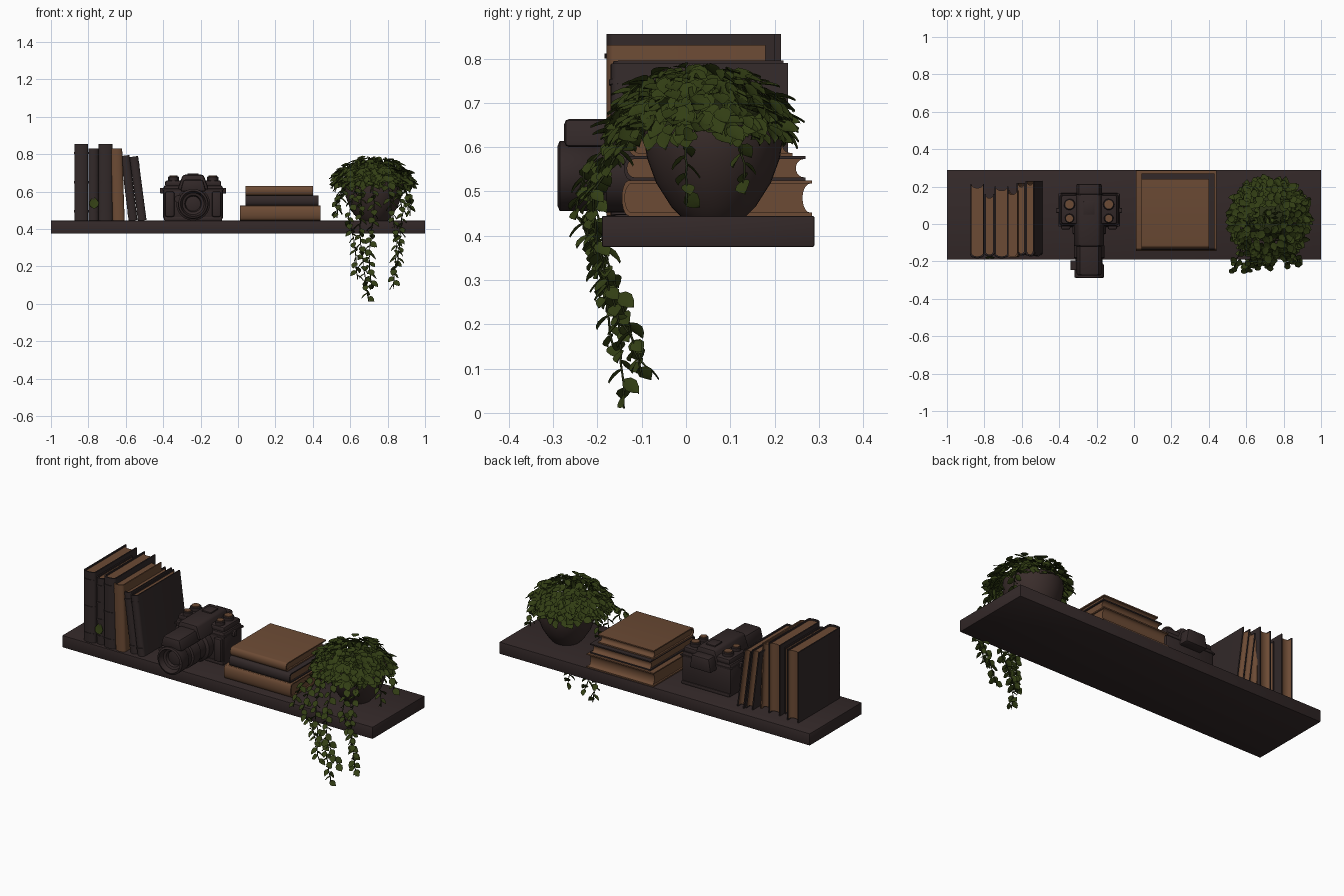
import bpy, bmesh, math, random
from mathutils import Vector, Matrix

random.seed(4)
if "Cube" in bpy.data.objects:
    bpy.data.objects.remove(bpy.data.objects["Cube"])


def material(name, color):
    m = bpy.data.materials.new(name)
    m.use_nodes = True
    m.diffuse_color = (*color, 1)
    m.node_tree.nodes["Principled BSDF"].inputs["Base Color"].default_value = (*color, 1)
    return m


WOOD = material("dark wood", (0.034, 0.022, 0.022))
CLOTH = material("dark cloth", (0.032, 0.022, 0.022))
TAN = material("tan leather", (0.15, 0.07, 0.035))
PAPER = material("aged paper", (0.15, 0.07, 0.035))
BODY = material("camera black", (0.032, 0.021, 0.021))
CLAY = material("dark clay", (0.042, 0.026, 0.024))
LEAF = material("leaf green", (0.032, 0.048, 0.007))
STEM = material("stem green", (0.024, 0.032, 0.008))


def finish(name, bm, mat, smooth=None):
    bmesh.ops.recalc_face_normals(bm, faces=bm.faces)
    me = bpy.data.meshes.new(name)
    bm.to_mesh(me)
    bm.free()
    me.materials.append(mat)
    ob = bpy.data.objects.new(name, me)
    bpy.context.collection.objects.link(ob)
    if smooth:
        bpy.ops.object.select_all(action='DESELECT')
        ob.select_set(True)
        bpy.context.view_layer.objects.active = ob
        bpy.ops.object.shade_smooth_by_angle(angle=math.radians(smooth))
    return ob


def box(name, lo, hi, mat, bevel=0.0, taper=1.0):
    lo, hi = Vector(lo), Vector(hi)
    bm = bmesh.new()
    bmesh.ops.create_cube(bm, size=1)
    for v in bm.verts:
        if v.co.z > 0:
            v.co.x *= taper
        v.co = (lo + hi) / 2 + v.co * (hi - lo)
    if bevel:
        bmesh.ops.bevel(bm, geom=bm.edges[:], offset=bevel, segments=2, affect='EDGES', profile=0.5)
    return finish(name, bm, mat, 35)


def lathe(name, profile, center, mat, axis='Z', sides=40):
    """Spin (radius, height) points; axis Y points the height towards -y."""
    bm = bmesh.new()
    vs = [bm.verts.new((r, 0, h)) for r, h in profile]
    edges = [bm.edges.new(p) for p in zip(vs, vs[1:])]
    bmesh.ops.spin(bm, geom=vs + edges, angle=math.tau, steps=sides, axis=(0, 0, 1), cent=(0, 0, 0))
    bmesh.ops.remove_doubles(bm, verts=bm.verts, dist=1e-5)
    turn = Matrix.Rotation(math.pi / 2 if axis == 'Y' else 0, 4, 'X')
    bm.transform(Matrix.Translation(center) @ turn)
    return finish(name, bm, mat, 35)


def prism(name, outline, z0, z1, mat, matrix):
    bm = bmesh.new()
    face = bm.faces.new([bm.verts.new((x, y, z0)) for x, y in outline])
    top = bmesh.ops.extrude_face_region(bm, geom=[face])["geom"]
    for v in top:
        if isinstance(v, bmesh.types.BMVert):
            v.co.z = z1
    bm.transform(matrix)
    return finish(name, bm, mat, 30)


def arc(half, base, bulge, n=10):
    """Points from +half to -half, bulging along y."""
    return [(half * math.cos(math.pi * i / n), base + bulge * math.sin(math.pi * i / n)) for i in range(n + 1)]


def book(name, t, d, h, matrix, cover, bands=0):
    """Spine faces -y; thickness along x, height along z."""
    c, r = 0.007, 0.016
    out, inn = t / 2, t / 2 - c
    shell = [(out, d)] + arc(out, r, -r) + [(-out, d), (-inn, d)] + arc(inn, r + c, -r)[::-1] + [(inn, d)]
    prism(name + "_cover", shell, 0, h, cover, matrix)
    pages = arc(inn, r + c, -r) + arc(inn, d - 0.004, -0.018)[::-1]
    prism(name + "_pages", pages, 0.009, h - 0.009, PAPER, matrix)
    for i in range(bands):
        z = h * (0.12 + 0.76 * i / max(1, bands - 1))
        band = arc(out + 0.001, r, -r - 0.004) + arc(out - 0.002, r + 0.001, -r)[::-1]
        prism(name + "_spine_band", band, z - 0.006, z + 0.006, cover, matrix)


# Shelf
box("shelf", (-1, -0.19, 0.375), (1, 0.29, 0.445), WOOD, 0.004)

# Standing books: x centre, thickness, y front, depth, height, lean, cover, bands
TOP = 0.445
for i, (x, t, y, d, h, lean, cover, bands) in enumerate([
        (-0.838, 0.074, -0.18, 0.395, 0.41, 0, CLOTH, 3),
        (-0.773, 0.053, -0.17, 0.33, 0.385, 0, CLOTH, 4),
        (-0.708, 0.074, -0.18, 0.38, 0.41, 0, CLOTH, 3),
        (-0.638, 0.064, -0.18, 0.36, 0.385, -2, TAN, 0),
        (-0.561, 0.047, -0.165, 0.385, 0.35, -7, CLOTH, 2),
        (-0.512, 0.046, -0.17, 0.40, 0.345, -7.5, CLOTH, 2)]):
    place = Matrix.Translation((x, y, TOP)) @ Matrix.Rotation(math.radians(lean), 4, 'Y')
    book(f"standing_book_{i + 1}", t, d, h, place, cover, bands)

# Lying books: x start, length, y front, depth, z bottom, thickness, cover
for i, (x, h, y, d, z, t, cover) in enumerate([
        (0.01, 0.43, -0.145, 0.43, 0.445, 0.08, TAN),
        (0.04, 0.39, -0.14, 0.41, 0.525, 0.055, CLOTH),
        (0.04, 0.36, -0.13, 0.37, 0.58, 0.05, TAN)]):
    place = Matrix.Translation((x, y, z + t / 2)) @ Matrix.Rotation(math.pi / 2, 4, 'Y')
    book(f"lying_book_{i + 1}", t, d, h, place, cover)

# Camera body
CX = -0.24
box("camera_body", (-0.40, -0.01, 0.445), (-0.08, 0.16, 0.635), BODY, 0.018)
box("camera_top_plate", (-0.39, 0.0, 0.625), (-0.09, 0.155, 0.66), BODY, 0.012)
box("camera_base_plate", (-0.395, -0.015, 0.445), (-0.085, 0.165, 0.465), BODY, 0.005)
box("camera_trim", (-0.404, -0.014, 0.605), (-0.076, 0.164, 0.615), BODY, 0.003)
box("prism_housing", (CX - 0.085, -0.12, 0.61), (CX + 0.085, 0.16, 0.69), BODY, 0.012, 0.65)
box("prism_nose", (CX - 0.07, -0.275, 0.60), (CX + 0.07, -0.05, 0.664), BODY, 0.012, 0.75)
box("eyepiece", (CX - 0.07, 0.14, 0.58), (CX + 0.07, 0.215, 0.66), BODY, 0.01, 0.8)
box("hot_shoe", (CX - 0.03, 0.05, 0.685), (CX + 0.03, 0.12, 0.697), BODY, 0.003)
for side in (-1, 1):
    box("strap_lug", (CX + side * 0.165 - 0.012, 0.06, 0.59), (CX + side * 0.165 + 0.012, 0.085, 0.62), BODY, 0.004)
    box("hand_grip", (CX + side * 0.125 - 0.025, -0.03, 0.465), (CX + side * 0.125 + 0.025, 0.0, 0.60), BODY, 0.01)
    # Dials with tan caps
    for y, r in ((0.105, 0.03), (0.03, 0.025)):
        at = (CX + side * 0.105, y, 0.655)
        lathe("dial", [(0, 0), (r, 0), (r, 0.022), (r - 0.004, 0.026), (0, 0.026)], at, BODY, sides=24)
        lathe("dial_cap", [(0, 0.02), (r * 0.75, 0.02), (r * 0.75, 0.03), (0, 0.03)], at, TAN, sides=24)

# Lens with stepped rings and a recessed front
lathe("lens_barrel", [(0.09, -0.01), (0.09, 0.05), (0.075, 0.06), (0.075, 0.11), (0.082, 0.115), (0.082, 0.18),
                      (0.072, 0.185), (0.072, 0.21), (0.079, 0.22), (0.079, 0.285), (0.068, 0.29), (0.058, 0.26),
                      (0.045, 0.255), (0.04, 0.24), (0, 0.25)], (CX, 0.0, 0.535), BODY, 'Y')
lathe("lens_knob", [(0, 0), (0.02, 0), (0.02, 0.05), (0, 0.05)], (CX - 0.08, -0.195, 0.56), BODY, 'Y', 16)

# Pot and soil
PX, PY = 0.725, 0.062
lathe("pot", [(0, 0), (0.075, 0), (0.095, 0.02), (0.13, 0.075), (0.15, 0.13), (0.158, 0.18), (0.155, 0.205),
              (0.143, 0.205), (0.14, 0.17), (0, 0.17)], (PX, PY, 0.445), CLAY)
lathe("soil", [(0.142, 0.0), (0.11, 0.06), (0, 0.10)], (PX, PY, 0.615), STEM)


# Leaves: folded pointed ovals
def add_leaf(bm, base, along, normal, length):
    along = along.normalized()
    side = along.cross(normal).normalized()
    up = side.cross(along)
    rows = []
    for s, w in ((0, 0.08), (0.2, 0.36), (0.5, 0.44), (0.8, 0.26), (1, 0.02)):
        mid = base + along * s * length - up * length * 0.25 * s * s
        rows.append([bm.verts.new(mid + side * k * w * length + up * abs(k) * 0.1 * length) for k in (-1, 0, 1)])
    for a, b in zip(rows, rows[1:]):
        for k in (0, 1):
            bm.faces.new((a[k], a[k + 1], b[k + 1], b[k]))


def jitter(s):
    return Vector([random.uniform(-s, s) for _ in range(3)])


def stem(name, points, radius=0.0025):
    cu = bpy.data.curves.new(name, 'CURVE')
    cu.dimensions, cu.bevel_depth, cu.bevel_resolution = '3D', radius, 1
    cu.materials.append(STEM)
    sp = cu.splines.new('POLY')
    sp.points.add(len(points) - 1)
    for p, q in zip(sp.points, points):
        p.co = (*q, 1)
    bpy.context.collection.objects.link(bpy.data.objects.new(name, cu))


bm = bmesh.new()
for i in range(430):
    a = i * 2.39996
    polar = math.acos(1 - (i + 0.5) / 430 * 1.05)
    n = Vector((math.sin(polar) * math.cos(a), math.sin(polar) * math.sin(a), math.cos(polar)))
    scale = random.uniform(0.82, 1.0)
    p = Vector((0.72, 0.03, 0.635)) + Vector((n.x * 0.205, n.y * 0.2, n.z * 0.155)) * scale
    out = Vector((n.x, n.y, -0.35)) + jitter(0.5)
    add_leaf(bm, p, out, n + Vector((0, 0, 0.5)) + jitter(0.35), random.uniform(0.04, 0.054))
finish("foliage", bm, LEAF, 60)

# Trailing vines: waypoints in x, y, z
VINES = [
    [(0.64, -0.12, 0.66), (0.61, -0.23, 0.55), (0.59, -0.25, 0.46), (0.62, -0.2, 0.35), (0.64, -0.16, 0.13)],
    [(0.66, -0.13, 0.66), (0.66, -0.22, 0.52), (0.65, -0.22, 0.4), (0.67, -0.15, 0.2), (0.70, -0.14, 0.01)],
    [(0.72, -0.13, 0.66), (0.73, -0.22, 0.5), (0.71, -0.2, 0.35), (0.70, -0.14, 0.2), (0.72, -0.08, 0.08)],
    [(0.80, -0.12, 0.66), (0.82, -0.21, 0.5), (0.85, -0.18, 0.35), (0.84, -0.13, 0.2), (0.83, -0.10, 0.08)],
    [(0.84, -0.1, 0.66), (0.88, -0.21, 0.5), (0.87, -0.2, 0.38), (0.85, -0.15, 0.2)],
    [(0.58, -0.1, 0.64), (0.54, -0.22, 0.55), (0.53, -0.25, 0.46)],
    [(0.88, 0.0, 0.64), (0.92, 0.0, 0.56), (0.92, 0.0, 0.47)],
    [(0.88, 0.12, 0.64), (0.91, 0.13, 0.56), (0.91, 0.13, 0.5)],
    [(0.57, 0.05, 0.64), (0.53, 0.05, 0.56), (0.52, 0.05, 0.47)],
]
bm = bmesh.new()
for path in VINES:
    pts = [Vector(p) for p in path]
    fine = []
    for a, b in zip(pts, pts[1:]):
        steps = max(2, round((b - a).length / 0.022))
        fine += [a.lerp(b, k / steps) + jitter(0.003) for k in range(steps)]
    fine.append(pts[-1])
    stem("vine_stem", fine)
    for i, p in enumerate(fine[1:-1]):
        a = i * 2.5 + random.uniform(-0.5, 0.5)
        out = Vector((math.cos(a), math.sin(a) * 0.8, -0.5))
        add_leaf(bm, p, out, Vector((0, -0.5, 1)) + jitter(0.4), random.uniform(0.034, 0.046))
# Small leaf resting against a spine
add_leaf(bm, Vector((-0.77, -0.178, 0.51)), Vector((0, 0, 1)), Vector((0, -1, 0)), 0.06)
finish("vine_leaves", bm, LEAF, 60)
